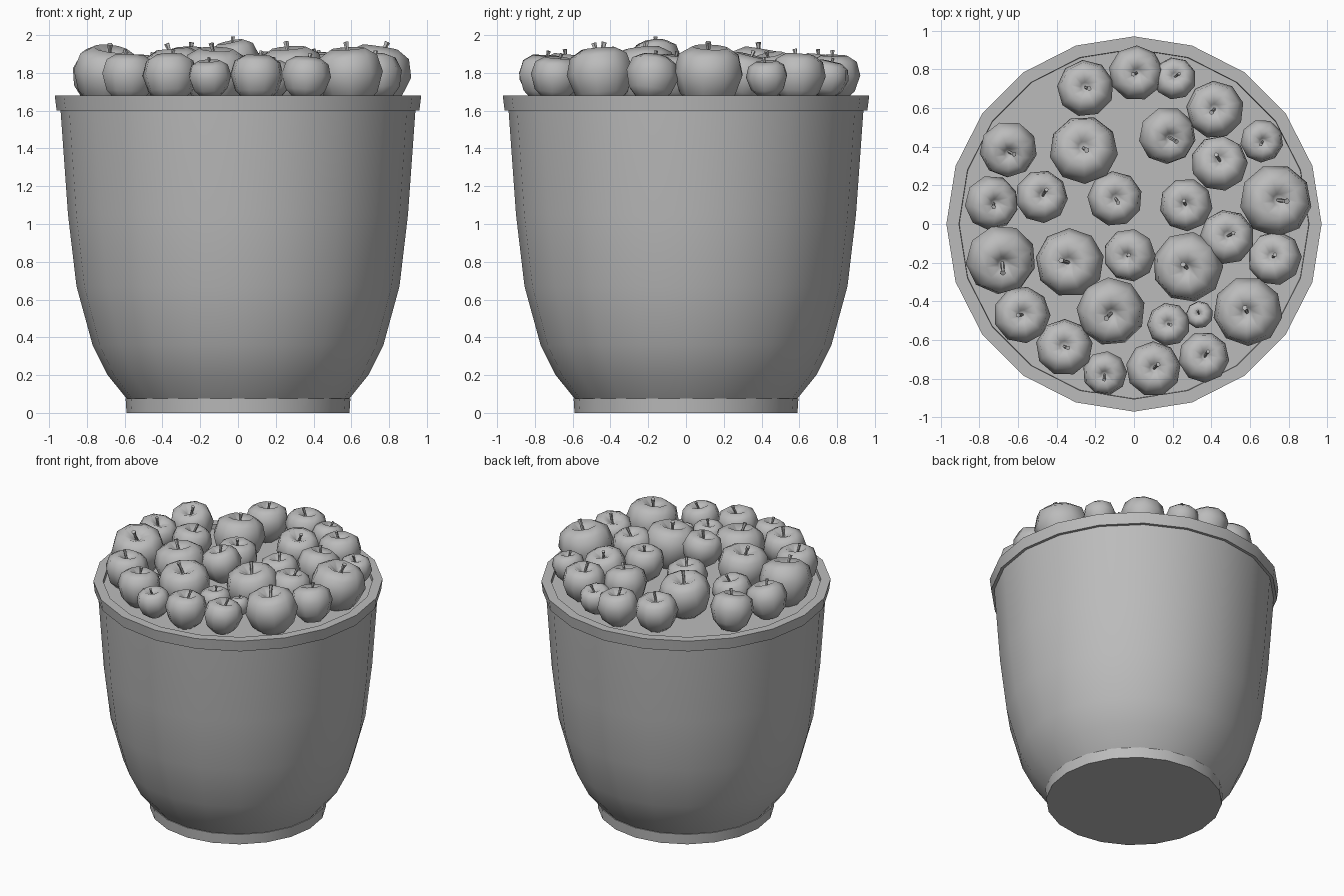
import bpy, bmesh, math, random
from mathutils import Matrix, Vector

random.seed(4)
cube = bpy.data.objects.get("Cube")
if cube:
    bpy.data.objects.remove(cube)

grey = bpy.data.materials.new("plain grey")
grey.use_nodes = True
colour = (0.5, 0.5, 0.5, 1)
grey.diffuse_color = colour
grey.node_tree.nodes["Principled BSDF"].inputs["Base Color"].default_value = colour


def lathe(name, profile, sides, angle, matrix=Matrix(), turn=0.0):
    """Revolve (radius, height) points; a zero radius closes an end."""
    bm = bmesh.new()
    rings = []
    for radius, height in profile:
        if radius == 0:
            rings.append([bm.verts.new((0, 0, height))] * sides)
            continue
        ring = []
        for i in range(sides):
            a = turn + math.tau * i / sides
            ring.append(bm.verts.new((radius * math.cos(a), radius * math.sin(a), height)))
        rings.append(ring)
    for low, high in zip(rings, rings[1:]):
        for i in range(sides):
            j = (i + 1) % sides
            corners = list(dict.fromkeys((low[i], low[j], high[j], high[i])))
            bm.faces.new(corners)
    bmesh.ops.recalc_face_normals(bm, faces=bm.faces[:])
    mesh = bpy.data.meshes.new(name)
    bm.to_mesh(mesh)
    bm.free()
    mesh.materials.append(grey)
    obj = bpy.data.objects.new(name, mesh)
    bpy.context.collection.objects.link(obj)
    obj.matrix_world = matrix
    bpy.ops.object.select_all(action="DESELECT")
    obj.select_set(True)
    bpy.context.view_layer.objects.active = obj
    bpy.ops.object.shade_smooth_by_angle(angle=math.radians(angle))
    return obj


# Basket: foot, curved wall, rim and the surface that carries the fruit
SIDES = 20
FILL = 1.65
lathe("basket_foot", [(0, 0), (0.59, 0), (0.595, 0.075), (0, 0.075)], SIDES, 40)
lathe("basket_wall", [(0.585, 0.07), (0.69, 0.2), (0.77, 0.36), (0.855, 0.67),
                      (0.9, 1.05), (0.94, 1.61)], SIDES, 40)
lathe("basket_rim", [(0.935, 1.6), (0.96, 1.6), (0.97, 1.68), (0.905, 1.68),
                     (0.9, FILL - 0.05)], SIDES, 40)
lathe("fill_surface", [(0.91, FILL), (0, FILL)], SIDES, 40)

# Fruit placement: x, y and radius in hundredths
fruit = [
    (-25, 70, 14.5), (1, 78, 14), (21, 75, 11), (42, 59, 14.7), (17, 46, 14.7),
    (66, 43, 11), (44, 31, 14.5), (-26, 38, 17.5), (-65, 39, 14.7), (-74, 11, 14),
    (-48, 14, 13.5), (-10, 13, 14), (27, 10, 13.5), (73, 12, 18.5), (48, -7, 14),
    (28, -22, 18), (73, -18, 14), (-2, -16, 13.5), (-33, -20, 17.5), (-69, -18, 18),
    (-58, -47, 14.5), (-12, -45, 17.5), (-36, -64, 14.5), (-15, -77, 11.3),
    (10, -75, 14), (36, -69, 13), (18, -52, 11), (34, -47, 7), (59, -45, 17.7),
]
raised = (-2, -16)

# Unit fruit profile with a hollow at the stem
FRUIT = [(0, -0.78), (0.42, -0.86), (0.8, -0.5), (1.0, 0.1), (0.86, 0.6),
         (0.5, 0.82), (0.16, 0.62), (0, 0.42)]
STEM = [(0, 0.4), (0.06, 0.4), (0.05, 0.8), (0.085, 1.02), (0, 1.02)]

for number, (x, y, size) in enumerate(fruit, 1):
    r = size / 100
    top = 1.75 + r + (0.08 if (x, y) == raised else 0)
    lean = Matrix.Rotation(random.uniform(0.05, 0.28), 4,
                           Vector((random.uniform(-1, 1), random.uniform(-1, 1), 0)))
    place = (Matrix.Translation((x / 100, y / 100, top - 0.82 * r)) @ lean
             @ Matrix.Rotation(random.uniform(0, math.tau), 4, "Z")
             @ Matrix.Scale(r * 1.02, 4))
    lathe(f"apple_{number}", FRUIT, 9, 75, place)
    bend = Matrix.Translation((0, 0, 0.4)) @ Matrix.Rotation(0.3, 4, "X") @ Matrix.Translation((0, 0, -0.4))
    lathe(f"apple_stem_{number}", STEM, 5, 40, place @ bend)
